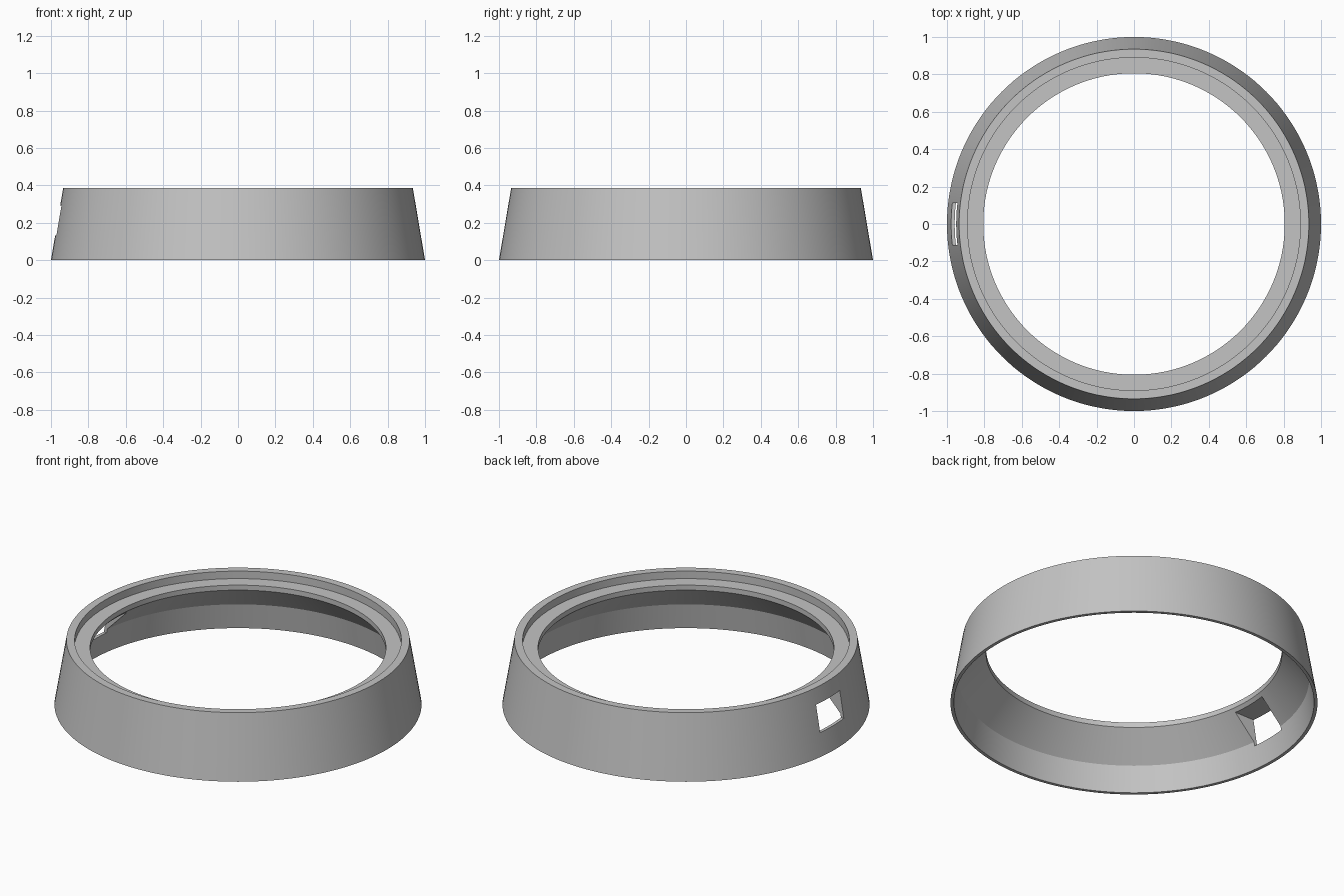
import bpy
import bmesh
import math
from mathutils import Matrix, Vector

cube = bpy.data.objects.get("Cube")
if cube:
    bpy.data.objects.remove(cube, do_unlink=True)

SEGMENTS = 144

grey = bpy.data.materials.new("plain grey")
grey.use_nodes = True
colour = (0.55, 0.55, 0.55, 1)
grey.diffuse_color = colour
grey.node_tree.nodes["Principled BSDF"].inputs["Base Color"].default_value = colour


def make_object(name, bm):
    """Turn a bmesh into a grey object."""
    bmesh.ops.recalc_face_normals(bm, faces=bm.faces)
    mesh = bpy.data.meshes.new(name)
    bm.to_mesh(mesh)
    bm.free()
    mesh.materials.append(grey)
    obj = bpy.data.objects.new(name, mesh)
    bpy.context.collection.objects.link(obj)
    return obj


# Ring section (radius, height): tapered wall, stepped top seat, chamfered inside
section = [
    (1.0, 0), (0.935, 0.385),        # outer wall
    (0.89, 0.385), (0.89, 0.34),     # rim and seat wall
    (0.806, 0.34), (0.806, 0.31),    # seat and its lip
    (0.955, 0.155), (0.981, 0),      # underside cone and thin skirt
]
bm = bmesh.new()
verts = [bm.verts.new((r, 0, z)) for r, z in section]
edges = [bm.edges.new((v, verts[i - 1])) for i, v in enumerate(verts)]
bmesh.ops.spin(bm, geom=verts + edges, cent=(0, 0, 0), axis=(0, 0, 1),
               angle=math.tau, steps=SEGMENTS)
bmesh.ops.remove_doubles(bm, verts=bm.verts, dist=0.0005)
ring = make_object("tapered_ring", bm)

# Rectangular side window through the wall and cone
bm = bmesh.new()
bmesh.ops.create_cube(bm, size=1, matrix=Matrix.Translation((-0.94, 0, 0.212))
                      @ Matrix.Diagonal(Vector((0.3, 0.225, 0.16, 1))))
cutter = make_object("window_cutter", bm)
cutter.hide_render = True

bpy.ops.object.select_all(action="DESELECT")
bpy.context.view_layer.objects.active = ring
ring.select_set(True)
cut = ring.modifiers.new("window", "BOOLEAN")
cut.operation = "DIFFERENCE"
cut.solver = "EXACT"
cut.object = cutter
bpy.ops.object.modifier_apply(modifier=cut.name)
bpy.data.objects.remove(cutter, do_unlink=True)

bpy.ops.object.shade_smooth_by_angle(angle=math.radians(25))
